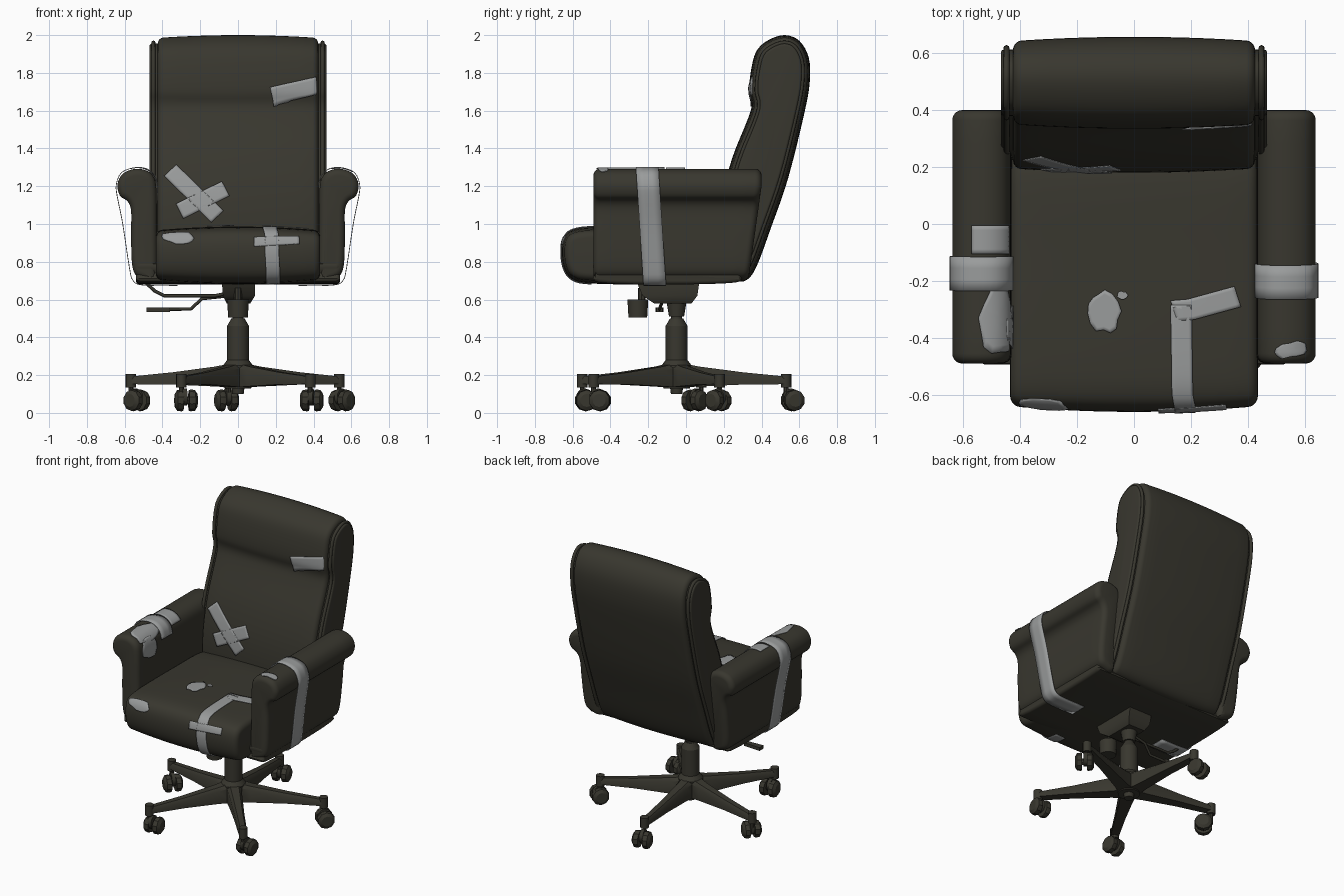
import bpy, bmesh, math, random
from mathutils import Vector, Matrix
from mathutils.bvhtree import BVHTree

if "Cube" in bpy.data.objects:
    bpy.data.objects.remove(bpy.data.objects["Cube"])

random.seed(4)


def material(name, rgb):
    m = bpy.data.materials.new(name)
    m.diffuse_color = (*rgb, 1)
    m.use_nodes = True
    m.node_tree.nodes["Principled BSDF"].inputs["Base Color"].default_value = m.diffuse_color
    return m


LEATHER = material("dark olive leather", (0.040, 0.038, 0.028))
TAPE = material("grey tape", (0.32, 0.33, 0.33))


def make(name, verts, faces, mat=LEATHER, angle=40):
    me = bpy.data.meshes.new(name)
    me.from_pydata([tuple(v) for v in verts], [], faces)
    bm = bmesh.new()
    bm.from_mesh(me)
    bmesh.ops.recalc_face_normals(bm, faces=bm.faces)
    bm.to_mesh(me)
    bm.free()
    me.polygons.foreach_set("use_smooth", [True] * len(me.polygons))
    me.set_sharp_from_angle(angle=math.radians(angle))
    me.materials.append(mat)
    ob = bpy.data.objects.new(name, me)
    bpy.context.collection.objects.link(ob)
    return ob


def loft(name, rings, angle=40):
    n = len(rings[0])
    faces = [(k * n + i, k * n + (i + 1) % n, (k + 1) * n + (i + 1) % n, (k + 1) * n + i)
             for k in range(len(rings) - 1) for i in range(n)]
    faces += [tuple(range(n)), tuple(range((len(rings) - 1) * n, len(rings) * n))]
    return make(name, [v for r in rings for v in r], faces, LEATHER, angle)


def catmull(pts, steps=4, closed=True):
    """Smooth curve through the points."""
    pts = [Vector(p) for p in pts]
    n, out = len(pts), []
    get = (lambda i: pts[i % n]) if closed else (lambda i: pts[max(0, min(n - 1, i))])
    for i in range(n if closed else n - 1):
        a, b, c, d = (get(i + k) for k in (-1, 0, 1, 2))
        for s in range(steps):
            t = s / steps
            out.append(0.5 * (2 * b + (c - a) * t + (2 * a - 5 * b + 4 * c - d) * t * t
                              + (3 * b - a - 3 * c + d) * t ** 3))
    return out if closed else out + [pts[-1]]


def inset(pts, d):
    n = len(pts)
    area = sum(pts[i - 1].x * pts[i].y - pts[i].x * pts[i - 1].y for i in range(n))
    s = 1 if area > 0 else -1
    out = []
    for i in range(n):
        t = (pts[(i + 1) % n] - pts[i - 1]).normalized()
        out.append(pts[i] + Vector((-t.y, t.x)) * s * d)
    return out


def padded(name, profile, half, rnd, crown, place, base=0.0):
    """Extruded profile with rounded ends and a crowned middle."""
    prof = catmull(profile)
    ends = [(half - rnd + rnd * math.sin(a), rnd * (1 - math.cos(a)))
            for a in (math.radians(90 * k / 5) for k in range(6))]
    secs = [(-c, i) for c, i in reversed(ends)]
    secs += [((half - rnd) * k / 5, 0) for k in range(-4, 5)] + ends
    return loft(name, [[place(p.x, p.y, c) for p in inset(prof, base + i + crown * (c / half) ** 2)]
                       for c, i in secs])


def cylinder(name, r0, r1, z0, z1, mat4=Matrix(), n=16):
    ring = lambda r, z: [mat4 @ Vector((r * math.cos(2 * math.pi * i / n), r * math.sin(2 * math.pi * i / n), z))
                         for i in range(n)]
    return loft(name, [ring(r0, z0), ring(r1, z1)])


def tube(name, pts, r, closed=False):
    cu = bpy.data.curves.new(name, 'CURVE')
    cu.dimensions = '3D'
    cu.bevel_depth, cu.bevel_resolution, cu.use_fill_caps = r, 2, True
    sp = cu.splines.new('POLY')
    sp.points.add(len(pts) - 1)
    for p, q in zip(sp.points, pts):
        p.co = (*q, 1)
    sp.use_cyclic_u = closed
    cu.materials.append(LEATHER)
    bpy.context.collection.objects.link(bpy.data.objects.new(name, cu))


# ---- upholstery ----
along_x = lambda a, b, c: Vector((c, a, b))
seat = padded("seat_cushion", [(-.66, .85), (-.645, .93), (-.59, .972), (-.45, .985), (-.1, .985), (.2, .975),
              (.28, .9), (.28, .76), (.2, .69), (-.2, .68), (-.5, .685), (-.6, .705), (-.645, .76)],
              .435, .035, .02, along_x)
BACK = [(.18, .95), (.195, 1.15), (.245, 1.35), (.325, 1.55), (.348, 1.63), (.335, 1.70), (.342, 1.8), (.37, 1.91),
        (.43, 1.97), (.52, 2.0), (.60, 1.97), (.65, 1.88), (.655, 1.75), (.625, 1.58), (.54, 1.24), (.45, .98),
        (.38, .79), (.33, .71), (.27, .70), (.2, .78)]
back = padded("backrest", BACK, .425, .03, .015, along_x)
padded("backrest_side_panels", BACK, .468, .012, 0, along_x, .045)
for s, side in ((-1, "left"), (1, "right")):
    tube(side + "_back_piping", [(s * .448, p.x, p.y) for p in inset(catmull(BACK), .04)], .011, True)

ARM = [(.43, .74), (.43, 1.0), (.432, 1.18), (.447, 1.25), (.49, 1.285), (.55, 1.291), (.61, 1.266), (.638, 1.21),
       (.625, 1.15), (.585, 1.12), (.566, 1.07), (.566, .95), (.562, .80), (.545, .735), (.50, .708), (.45, .70)]


def arm_place(s):
    # back end leans with the backrest
    def f(a, b, c):
        t = (c + .445) / .89
        return Vector((s * a, -.49 + t * (.82 + .07 * min(1, (b - .7) / .5)), b))
    return f


arms = {s: padded(n + "_arm", ARM, .445, .035, 0, arm_place(s)) for s, n in ((-1, "left"), (1, "right"))}
padded("seat_frame", [(-.46, .69), (-.1, .68), (.26, .69), (.29, .73), (.29, .8), (-.1, .81), (-.46, .8), (-.48, .74)],
       .54, .02, 0, along_x)

# ---- tilt mechanism, knob and levers ----
box = lambda x0, x1, y0, y1, z: [Vector((x, y, z)) for x, y in ((x0, y0), (x1, y0), (x1, y1), (x0, y1))]
loft("tilt_mechanism", [box(-.06, .065, -.17, .03, .58), box(-.08, .09, -.23, .06, .62),
                        box(-.085, .09, -.26, .07, .69)])
C = Matrix.Translation((0, -.05, 0))
for nm, r0, r1, z0, z1 in (("base_foot", .03, .035, .1, .14), ("base_hub", .07, .08, .13, .25),
                           ("hub_cap", .08, .058, .25, .28), ("gas_column", .058, .058, .26, .46),
                           ("column_top", .058, .035, .46, .5), ("piston", .03, .03, .49, .6),
                           ("piston_collar", .04, .055, .51, .6)):
    cylinder(nm, r0, r1, z0, z1, C)
cylinder("tension_knob", .052, .058, .505, .6, Matrix.Translation((0, -.255, 0)), 10)
cylinder("knob_stem", .02, .02, .59, .66, Matrix.Translation((0, -.235, 0)), 8)
tube("upper_lever", [(-.05, -.14, .635), (-.12, -.14, .62), (-.39, -.14, .62), (-.44, -.14, .645), (-.5, -.14, .70)], .009)
tube("lower_lever", [(-.05, -.10, .62), (-.19, -.12, .605), (-.25, -.14, .55), (-.4, -.14, .548)], .009)
loft("lever_paddle", [[Vector((x, -.14 + dy * w, .546 + dz)) for dy, dz in ((-1, -.011), (1, -.011), (1, .011), (-1, .011))]
                      for x, w in ((-.485, .022), (-.36, .016))])

# ---- five-star base with twin-wheel casters: wheel position and yaw ----
CASTERS = ((-.06, .565, 15), (-.535, .045, 50), (-.275, -.53, 5), (.39, -.455, -5), (.55, .17, -40))
for k, (cx, cy, yaw) in enumerate(CASTERS):
    a = math.radians(95 + 72 * k)
    M = C @ Matrix.Rotation(a, 4, 'Z')
    rings = []
    for r, w, z0, z1 in ((.03, .05, .135, .262), (.12, .042, .14, .245), (.35, .032, .15, .215), (.585, .026, .152, .192)):
        rings.append([M @ Vector((r, y, z)) for y, z in
                      ((-w, z0), (w, z0), (w, z1 - .02), (w * .6, z1), (-w * .6, z1), (-w, z1 - .02))])
    loft("base_leg_%d" % k, rings)
    S = M @ Matrix.Translation((.582, 0, 0))
    cylinder("leg_socket_%d" % k, .028, .028, .135, .207, S, 10)
    cylinder("caster_stem_%d" % k, .013, .013, .07, .15, S, 8)
    R = Matrix.Rotation(math.radians(yaw), 4, 'Z') @ Matrix.Rotation(math.pi / 2, 4, 'Y')
    A = Matrix.Translation((cx, cy, .066)) @ R
    mid = (Vector((cx, cy, .085)) * 2 + Vector((*S.translation.xy, .085))) / 3
    cylinder("caster_axle_%d" % k, .022, .022, -.04, .04, A, 8)
    cylinder("caster_hood_%d" % k, .045, .045, -.012, .012, Matrix.Translation(mid) @ R, 10)
    for s in (-1, 1):
        circ = lambda r, x: [A @ Vector((r * math.cos(t), r * math.sin(t), s * x))
                             for t in (math.pi * i / 5 for i in range(10))]
        loft("caster_wheel_%d" % k, [circ(.055, .015), circ(.058, .025), circ(.055, .047), circ(.035, .06)], 25)


# ---- tape and worn patches, laid on the padding ----
def snapper(ob):
    tree = BVHTree.FromPolygons([v.co for v in ob.data.vertices], [tuple(p.vertices) for p in ob.data.polygons])

    def snap(p):
        co, no, _, _ = tree.find_nearest(p)
        return co + no * .006
    return snap


def sheet(name, verts, faces):
    ob = make(name, verts, faces, TAPE)
    m = ob.modifiers.new("thickness", 'SOLIDIFY')
    m.thickness, m.offset = .004, 0


def strip(name, pts, side, snap=None, cols=6):
    """Tape along a path; side is the half-width vector."""
    side, path = Vector(side), []
    for a, b in zip(pts, pts[1:]):
        a, b = Vector(a), Vector(b)
        n = max(2, int((b - a).length / .015)) if snap else 1
        path += [a.lerp(b, i / n) for i in range(n)]
    path.append(Vector(pts[-1]))
    verts = [p + side * (2 * j / cols - 1) for p in path for j in range(cols + 1)]
    verts = [snap(v) for v in verts] if snap else verts
    w = cols + 1
    sheet(name, verts, [(i * w + j, i * w + j + 1, (i + 1) * w + j + 1, (i + 1) * w + j)
                        for i in range(len(path) - 1) for j in range(cols)])


def patch(name, centre, u, v, snap, n=14, rows=5):
    c, u, v = Vector(centre), Vector(u), Vector(v)
    rough = [random.uniform(.8, 1.12) for _ in range(n)]
    verts = [snap(c)]
    for k in range(1, rows + 1):
        for i in range(n):
            t, r = 2 * math.pi * i / n, rough[i] * k / rows
            verts.append(snap(c + u * (r * math.cos(t)) + v * (r * math.sin(t))))
    at = lambda k, i: 1 + k * n + i % n
    faces = [(0, at(0, i), at(0, i + 1)) for i in range(n)]
    faces += [(at(k, i), at(k + 1, i), at(k + 1, i + 1), at(k, i + 1)) for k in range(rows - 1) for i in range(n)]
    sheet(name, verts, faces)


on_seat, on_back = snapper(seat), snapper(back)
on_arm = {s: snapper(o) for s, o in arms.items()}
strip("back_tape_down", [(-.36, .21, 1.29), (-.11, .16, 1.04)], (.032, 0, .032), on_back)
strip("back_tape_up", [(-.31, .17, 1.07), (-.065, .185, 1.19)], (-.02, 0, .04), on_back)
strip("headrest_tape", [(.18, .32, 1.675), (.44, .32, 1.735)], (-.01, 0, .05), on_back)
strip("seat_tape_long", [(.165, -.285, .99), (.17, -.6, .98), (.18, -.65, .93), (.18, -.66, .85), (.185, -.645, .75),
                         (.185, -.6, .7), (.185, -.5, .68)], (.037, 0, 0), on_seat)
strip("seat_tape_bend", [(.14, -.305, .99), (.2, -.30, .99), (.365, -.255, .99)], (-.012, .036, 0), on_seat)
strip("seat_tape_front", [(.085, -.65, .905), (.325, -.65, .92)], (0, 0, .026), on_seat)
patch("seat_front_wear", (-.31, -.63, .925), (.09, 0, -.01), (0, .02, .035), on_seat)
patch("seat_top_wear", (-.105, -.31, .99), (.055, -.03, 0), (.015, .07, 0), on_seat)
patch("seat_top_wear_small", (-.04, -.25, .99), (.02, 0, 0), (0, .014, 0), on_seat)
patch("left_arm_wear", (-.475, -.33, 1.285), (.075, 0, -.045), (.01, .135, 0), on_arm[-1])
patch("left_arm_inner_wear", (-.425, -.36, 1.2), (0, .08, 0), (0, 0, .09), on_arm[-1])
patch("right_arm_wear", (.56, -.44, 1.29), (.06, .01, 0), (0, .03, 0), on_arm[1])
strip("left_arm_tape", [(-.57, -.055, 1.29), (-.44, -.055, 1.245)], (0, .05, 0), on_arm[-1])

# ---- tape bands stretched round the arms and under the seat ----
BAND = catmull([(.32, .674), (.50, .676), (.555, .70), (.575, .77), (.61, 1.0), (.64, 1.15), (.644, 1.21), (.617, 1.272),
                (.55, 1.298), (.485, 1.293), (.44, 1.255), (.425, 1.20)], 3, False)
for s, side, top in ((-1, "left", -.175), (1, "right", -.205)):
    strip(side + "_arm_band", [(s * p.x, -.165 + (top + .165) * (p.y - .67) / .62, p.y) for p in BAND], (0, .06, 0), None, 3)
